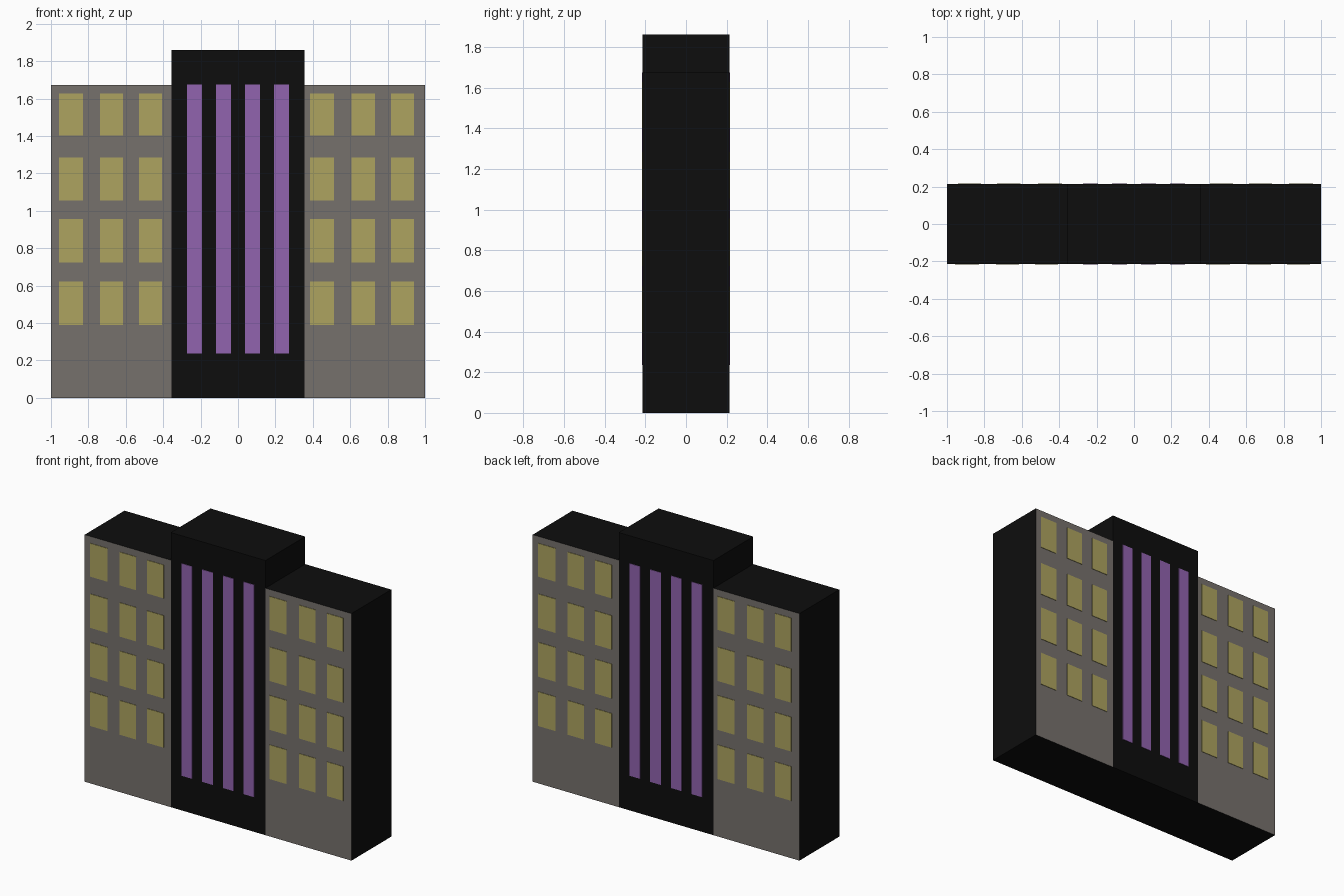
import bpy, bmesh

if "Cube" in bpy.data.objects:
    bpy.data.objects.remove(bpy.data.objects["Cube"])

DEPTH = 0.213      # half depth of the walls
PLATE = 0.003      # thickness of window plates
TOWER, WING_TOP, TOWER_TOP = 0.355, 1.674, 1.861


def material(name, rgb):
    m = bpy.data.materials.new(name)
    m.diffuse_color = (*rgb, 1)
    m.use_nodes = True
    m.node_tree.nodes["Principled BSDF"].inputs["Base Color"].default_value = m.diffuse_color
    return m


black = material("black", (0.004, 0.004, 0.004))
grey = material("warm grey", (0.183, 0.166, 0.152))
yellow = material("dull yellow", (0.42, 0.37, 0.115))
purple = material("purple", (0.285, 0.125, 0.43))


def finish(bm, name, mats):
    bmesh.ops.recalc_face_normals(bm, faces=bm.faces)
    mesh = bpy.data.meshes.new(name)
    bm.to_mesh(mesh)
    bm.free()
    for m in mats:
        mesh.materials.append(m)
    obj = bpy.data.objects.new(name, mesh)
    bpy.context.collection.objects.link(obj)
    return obj


def plates(name, rects, mat):
    """Thin plates on the front, repeated on the back by a half turn."""
    bm = bmesh.new()
    for x0, x1, z0, z1 in rects:
        for s in (1, -1):
            vs = bmesh.ops.create_cube(bm, size=1)["verts"]
            for v in vs:
                v.co = (s * ((x0 + x1) / 2 + v.co.x * (x1 - x0)),
                        -s * (DEPTH + PLATE * (v.co.y + 0.5)),
                        (z0 + z1) / 2 + v.co.z * (z1 - z0))
    return finish(bm, name, [mat])


# Shell: two wings and a taller tower, extruded front to back
bm = bmesh.new()
outline = [(-1, 0), (-TOWER, 0), (TOWER, 0), (1, 0), (1, WING_TOP), (TOWER, WING_TOP),
           (TOWER, TOWER_TOP), (-TOWER, TOWER_TOP), (-TOWER, WING_TOP), (-1, WING_TOP)]
v = [bm.verts.new((x, -DEPTH, z)) for x, z in outline]
faces = [bm.faces.new([v[i] for i in ids])
         for ids in ((0, 1, 8, 9), (1, 2, 5, 6, 7, 8), (2, 3, 4, 5))]
ext = bmesh.ops.extrude_face_region(bm, geom=faces, use_keep_orig=True)
bmesh.ops.translate(bm, vec=(0, 2 * DEPTH, 0),
                    verts=[e for e in ext["geom"] if isinstance(e, bmesh.types.BMVert)])
bm.normal_update()
# Grey on the front and back of the wings, black elsewhere
for f in bm.faces:
    wing = abs(f.calc_center_median().x) > TOWER
    f.material_index = 1 if wing and abs(f.normal.y) > 0.9 else 0
finish(bm, "building_shell", [black, grey])

# Wing windows: four rows of three on each wing
columns = [(-0.957, -0.829), (-0.738, -0.615), (-0.530, -0.407),
           (0.386, 0.514), (0.608, 0.732), (0.817, 0.940)]
rows = [(0.390, 0.622), (0.724, 0.957), (1.055, 1.285), (1.402, 1.628)]
plates("wing_windows", [(*c, *r) for c in columns for r in rows], yellow)

# Tower windows: four tall strips
plates("tower_strips", [(x - 0.04, x + 0.04, 0.236, 1.675)
                        for x in (-0.233, -0.078, 0.078, 0.233)], purple)
